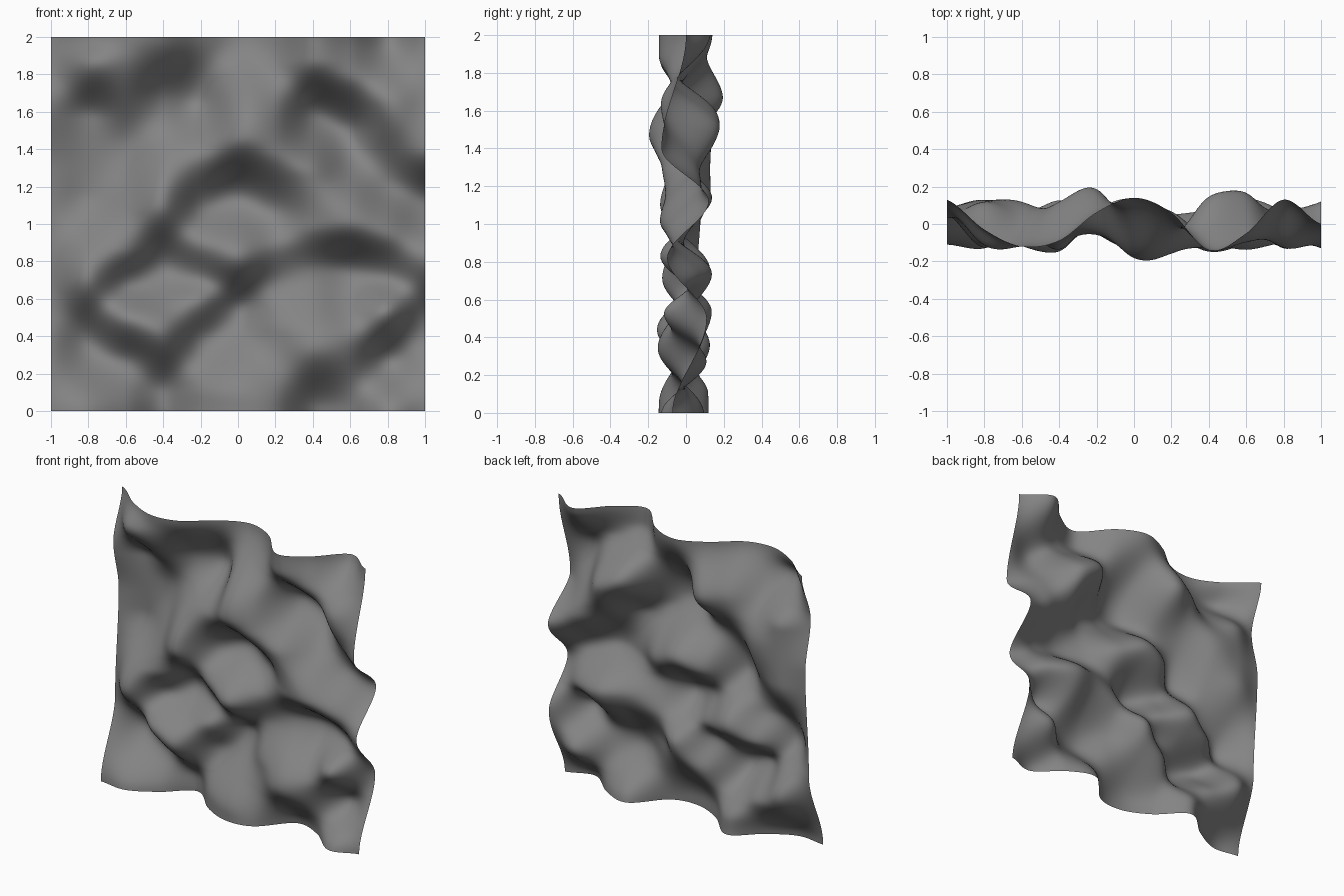
import bpy, bmesh
from math import floor

if "Cube" in bpy.data.objects:
    bpy.data.objects.remove(bpy.data.objects["Cube"])

# Relief of the sheet: one upright profile every 0.2 in x, each a few (z, y) crests and hollows
PROFILES = [
    [(0, -.11), (.55, .05), (1.3, .09), (1.65, .03), (2, .13)],
    [(0, -.13), (.36, .13), (.71, -.13), (1.17, .13), (1.57, .12), (1.86, -.12), (2, -.03)],
    [(0, -.03), (.26, .08), (.49, -.12), (.68, .05), (.87, -.06), (1.42, .12), (1.9, -.12)],
    [(.1, .12), (.43, -.15), (.76, .13), (1.1, -.14), (1.66, .12), (2, -.09)],
    [(.08, -.05), (.38, .07), (.58, -.03), (.71, .05), (.89, -.05), (1.1, .08),
     (1.36, -.06), (1.67, .19), (2, .06)],
    [(.06, -.14), (.54, .14), (.83, -.14), (1.14, .14), (1.46, -.185), (2, .14)],
    [(0, -.11), (.42, -.04), (.68, .05), (.88, -.02), (1.07, .07), (1.39, -.16), (2, .06)],
    [(0, .09), (.34, -.15), (.75, .08), (1, -.08), (1.27, -.12), (1.58, .15), (1.88, -.14)],
    [(0, .03), (.38, -.1), (.74, .14), (1.01, -.14), (1.5, .17), (1.8, -.1), (2, -.05)],
    [(0, -.13), (.27, .11), (.53, -.12), (.72, .07), (.95, -.1), (1.22, .08),
     (1.65, -.13), (2, .13)],
    [(0, -.07), (.5, .11), (.82, -.1), (1.12, .12), (1.4, -.13), (2, 0)],
]
N = 120  # grid resolution


def along_profile(knots, z):
    """Smooth blend between neighbouring crests and hollows."""
    if z <= knots[0][0]:
        return knots[0][1]
    for (z0, y0), (z1, y1) in zip(knots, knots[1:]):
        if z <= z1:
            t = (z - z0) / (z1 - z0)
            return y0 + (y1 - y0) * t * t * (3 - 2 * t)
    return knots[-1][1]


def depth(x, z):
    """Cubic blend across the four nearest profiles."""
    last = len(PROFILES) - 1
    f = (x + 1) / 2 * last
    i = min(floor(f), last - 1)
    t = f - i
    a, b, c, d = (along_profile(PROFILES[min(max(i + k, 0), last)], z) for k in (-1, 0, 1, 2))
    return b + .5 * t * (c - a + t * (2*a - 5*b + 4*c - d + t * (3*(b - c) + d - a)))


# Rippled sheet, standing upright and facing -y
bm = bmesh.new()
rows = []
for j in range(N + 1):
    z = 2 * j / N
    rows.append([bm.verts.new((x, depth(x, z), z))
                 for x in (2 * i / N - 1 for i in range(N + 1))])
for lo, hi in zip(rows, rows[1:]):
    for i in range(N):
        bm.faces.new((lo[i], lo[i + 1], hi[i + 1], hi[i])).smooth = True

# Soften the blend between profiles
for _ in range(4):
    bmesh.ops.smooth_vert(bm, verts=[v for v in bm.verts if not v.is_boundary], factor=.5,
                          use_axis_x=False, use_axis_y=True, use_axis_z=False)

mesh = bpy.data.meshes.new("rippled_sheet")
bm.to_mesh(mesh)
bm.free()

# Dark grey surface
grey = bpy.data.materials.new("dark_grey")
grey.diffuse_color = (.23, .23, .23, 1)
grey.use_nodes = True
grey.node_tree.nodes["Principled BSDF"].inputs["Base Color"].default_value = grey.diffuse_color
mesh.materials.append(grey)
bpy.context.collection.objects.link(bpy.data.objects.new("rippled_sheet", mesh))
